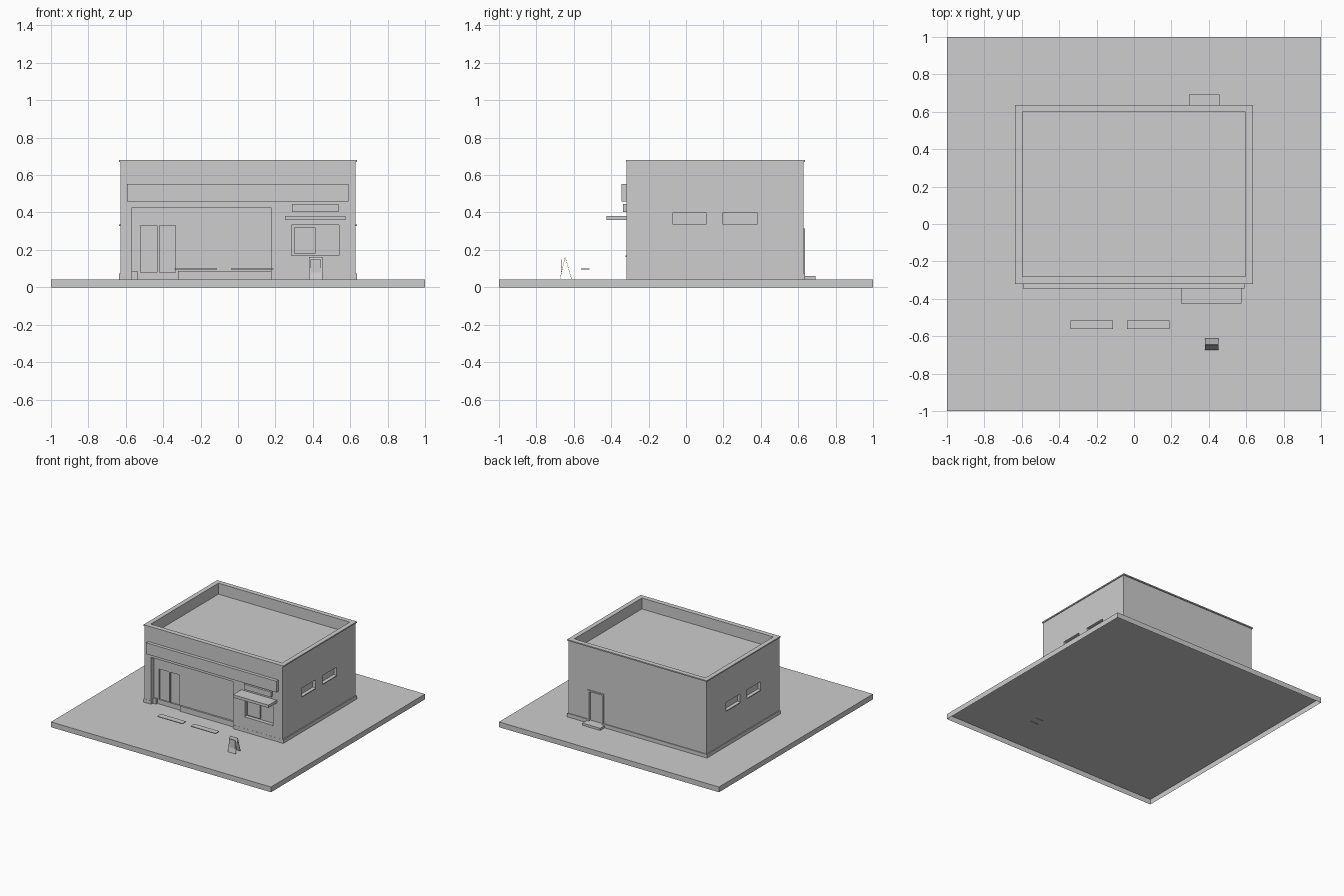
import bpy
import bmesh
from math import atan2, hypot
from mathutils import Matrix, Vector

cube = bpy.data.objects.get("Cube")
if cube:
    bpy.data.objects.remove(cube, do_unlink=True)

grey = bpy.data.materials.new("plain_grey")
grey.use_nodes = True
grey.diffuse_color = (0.61, 0.61, 0.61, 1)
grey.node_tree.nodes["Principled BSDF"].inputs["Base Color"].default_value = (0.61, 0.61, 0.61, 1)

GROUND = 0.043
FRONT, BACK, SIDE = -0.318, 0.628, 0.628
INNER_X, INNER_Y = (-0.597, 0.597), (-0.28, 0.598)


def box(name, x, y, z, open_bottom=False):
    """Box spanning the (low, high) pairs x, y and z."""
    size = Vector((x[1] - x[0], y[1] - y[0], z[1] - z[0]))
    centre = Vector((sum(x), sum(y), sum(z))) / 2
    bm = bmesh.new()
    bmesh.ops.create_cube(bm, size=1, matrix=Matrix.Translation(centre) @ Matrix.Diagonal((*size, 1)))
    if open_bottom:
        bm.normal_update()
        under = [f for f in bm.faces if f.normal.z < -0.5]
        bmesh.ops.delete(bm, geom=under, context='FACES_ONLY')
    mesh = bpy.data.meshes.new(name)
    bm.to_mesh(mesh)
    bm.free()
    mesh.materials.append(grey)
    obj = bpy.data.objects.new(name, mesh)
    bpy.context.collection.objects.link(obj)
    return obj


def cut(obj, x, y, z):
    """Carve a box-shaped opening out of an object."""
    cutter = box("cutter", x, y, z)
    cutter.hide_render = True
    mod = obj.modifiers.new("opening", 'BOOLEAN')
    mod.operation = 'DIFFERENCE'
    mod.solver = 'EXACT'
    mod.object = cutter
    bpy.context.view_layer.objects.active = obj
    bpy.ops.object.modifier_apply(modifier=mod.name)
    bpy.data.objects.remove(cutter, do_unlink=True)


# Paved lot, open underneath, and building shell with its coping and base trim
box("paved_lot", (-1, 1), (-1, 1), (0, GROUND), open_bottom=True)
walls = box("walls", (-SIDE, SIDE), (FRONT, BACK), (GROUND, 0.67))
coping = box("roof_coping", (-0.635, 0.635), (-0.32, 0.637), (0.67, 0.68))
base = box("base_trim", (-0.635, 0.635), (-0.319, 0.635), (GROUND, 0.073))

# Sunken flat roof over a hollow room
for part in (walls, coping):
    cut(part, INNER_X, INNER_Y, (0.59, 0.8))
cut(walls, INNER_X, INNER_Y, (0.01, 0.56))
cut(base, (-0.61, 0.61), (-0.3, 0.61), (0.01, 0.1))

# Recessed shopfront, with low walls either side of the doors
for part in (walls, base):
    cut(part, (-0.567, 0.177), (-0.5, -0.25), (0, 0.428))
shopfront = box("shopfront", (-0.567, 0.177), (-0.28, -0.26), (GROUND, 0.428))
box("low_wall_right", (-0.32, 0.177), (-0.295, -0.28), (GROUND, 0.086))
box("low_wall_left", (-0.567, -0.537), (-0.295, -0.28), (GROUND, 0.086))

# Double door glass
for x in ((-0.522, -0.433), (-0.42, -0.334)):
    cut(shopfront, x, (-0.3, -0.269), (0.08, 0.331))

# Serving window, its sliding pane and sill
cut(walls, (0.286, 0.54), (-0.4, -0.25), (0.17, 0.333))
box("serving_window", (0.286, 0.54), (-0.293, -0.285), (0.17, 0.333))
box("sliding_pane", (0.3, 0.414), (-0.304, -0.293), (0.18, 0.32))
box("serving_sill", (0.286, 0.54), (FRONT - 0.006, -0.293), (0.162, 0.17))

# Side windows with sills, the same on both flanks
for side, label in ((1, "left"), (-1, "right")):
    for number, y in enumerate(((-0.07, 0.106), (0.198, 0.38)), 1):
        def span(low, high):
            return sorted((side * low, side * high))
        cut(walls, span(0.55, 0.7), y, (0.336, 0.4))
        box(f"{label}_window_glass_{number}", span(0.6, 0.605), y, (0.336, 0.4))
        box(f"{label}_window_sill_{number}", span(0.603, 0.635), y, (0.329, 0.336))

# Back door with a raised frame, and its step
frame = box("back_door_frame", (0.304, 0.45), (0.6, 0.636), (GROUND, 0.315))
for part in (walls, base, frame):
    cut(part, (0.316, 0.438), (0.55, 0.8), (0.06, 0.303))
box("back_door", (0.316, 0.438), (0.606, 0.614), (0.06, 0.303))
box("back_step", (0.295, 0.457), (BACK - 0.02, 0.692), (GROUND, 0.061))

# Front fascia, small sign panel and canopy
box("fascia_band", (-0.593, 0.59), (-0.345, FRONT), (0.46, 0.552))
box("sign_panel", (0.29, 0.537), (-0.336, FRONT), (0.402, 0.445))
box("window_canopy", (0.252, 0.575), (-0.425, FRONT), (0.359, 0.382))

# Two thin bench slabs
for number, x in enumerate(((-0.34, -0.112), (-0.037, 0.19)), 1):
    box(f"bench_slab_{number}", x, (-0.562, -0.515), (0.094, 0.1))

# Folding pavement board: two leaning leaves, feet just sunk in, and a front plate
APEX_Y, APEX_Z = -0.646, 0.163
for name, foot in (("board_front_leaf", -0.674), ("board_back_leaf", -0.612)):
    run, rise = APEX_Y - foot, APEX_Z - GROUND
    leaf = box(name, (-0.036, 0.036), (-0.0008, 0.0008), (-0.003, hypot(run, rise)))
    leaf.location = (0.415, foot, GROUND)
    leaf.rotation_euler.x = -atan2(run, rise)
box("board_plate", (0.388, 0.443), (-0.669, -0.666), (0.08, 0.15))
